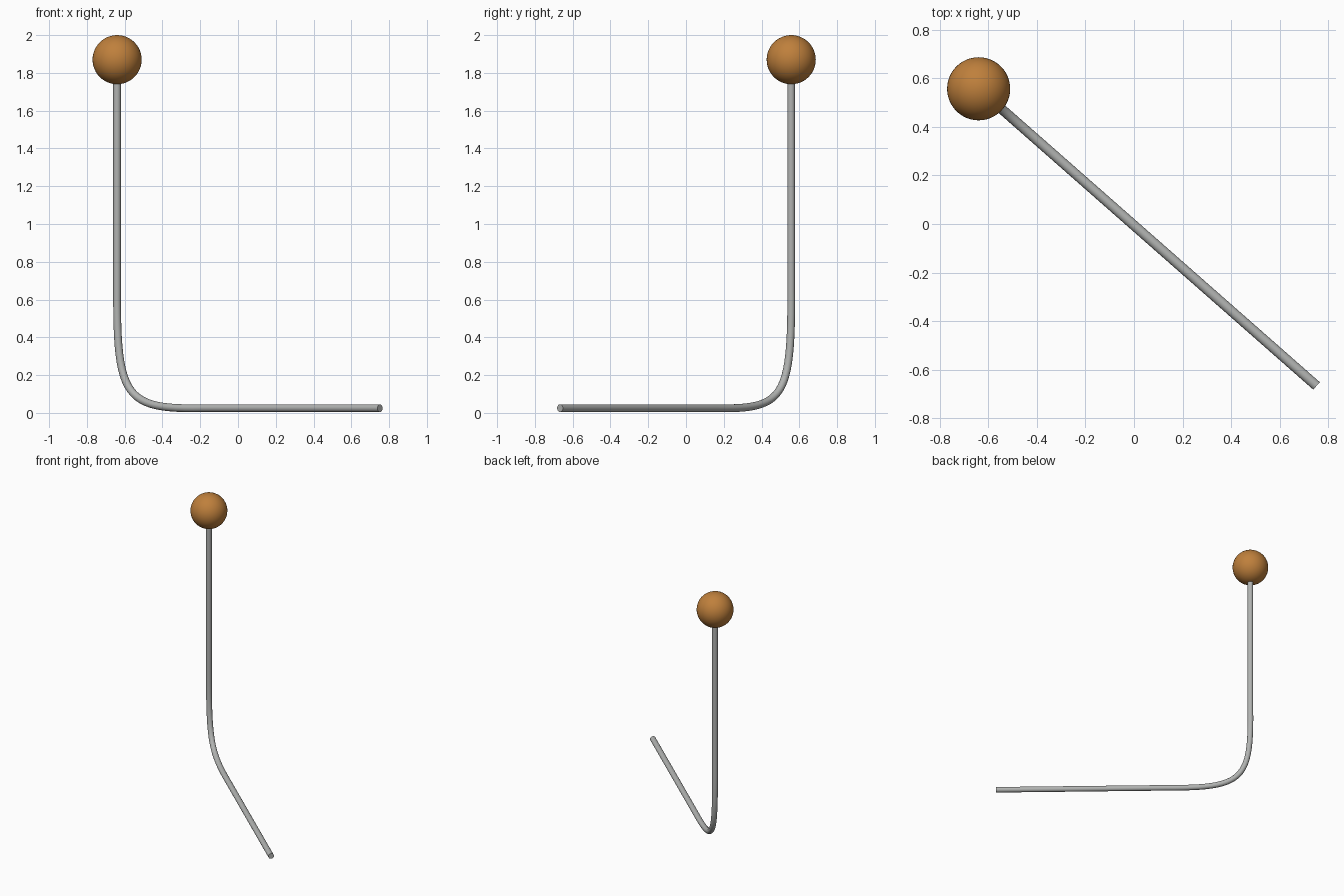
import bpy
from mathutils import Vector

if "Cube" in bpy.data.objects:
    bpy.data.objects.remove(bpy.data.objects["Cube"])

ROD_R = 0.0205
TOP = Vector((-0.64, 0.557, 0))        # foot point below the ball
END = Vector((0.752, -0.667, 0))       # free end of the flat arm
DIR = (END - TOP).normalized()
LENGTH = (END - TOP).length


def material(name, rgb):
    m = bpy.data.materials.new(name)
    m.diffuse_color = (*rgb, 1)
    m.use_nodes = True
    m.node_tree.nodes["Principled BSDF"].inputs["Base Color"].default_value = m.diffuse_color
    return m


grey = material("grey metal", (0.44, 0.45, 0.44))
brown = material("brown wood", (0.52, 0.215, 0.045))


def at(d, z):
    """Point at distance d along the arm and height z."""
    return TOP + DIR * d + Vector((0, 0, z))


# Bent rod: vertical post, soft bend, flat arm (left handle, point, right handle)
path = [
    (at(0, 2.0), at(0, 1.80), at(0, 1.4)),
    (at(0, 1.0), at(0, 0.66), at(-0.005, 0.07)),
    (at(0.06, 0.017), at(0.62, 0.025), at(0.9, 0.025)),
    (at(LENGTH - 0.4, 0.025), at(LENGTH, 0.025), at(LENGTH + 0.1, 0.025)),
]
curve = bpy.data.curves.new("bent_rod", 'CURVE')
curve.dimensions = '3D'
curve.bevel_depth = ROD_R
curve.bevel_resolution = 6
curve.resolution_u = 24
curve.use_fill_caps = True
spline = curve.splines.new('BEZIER')
spline.bezier_points.add(len(path) - 1)
for p, (left, co, right) in zip(spline.bezier_points, path):
    p.handle_left_type = p.handle_right_type = 'FREE'
    p.co, p.handle_left, p.handle_right = co, left, right
rod = bpy.data.objects.new("bent_rod", curve)
bpy.context.collection.objects.link(rod)
bpy.ops.object.select_all(action='DESELECT')
rod.select_set(True)
bpy.context.view_layer.objects.active = rod
bpy.ops.object.convert(target='MESH')
rod = bpy.context.object
rod.data.materials.clear()
rod.data.materials.append(grey)
bpy.ops.object.shade_smooth_by_angle()

# Ball on top of the post
bpy.ops.mesh.primitive_uv_sphere_add(segments=48, ring_count=24, radius=0.13,
                                     location=at(0, 1.87))
ball = bpy.context.object
ball.name = "ball"
ball.data.materials.append(brown)
bpy.ops.object.shade_smooth()
